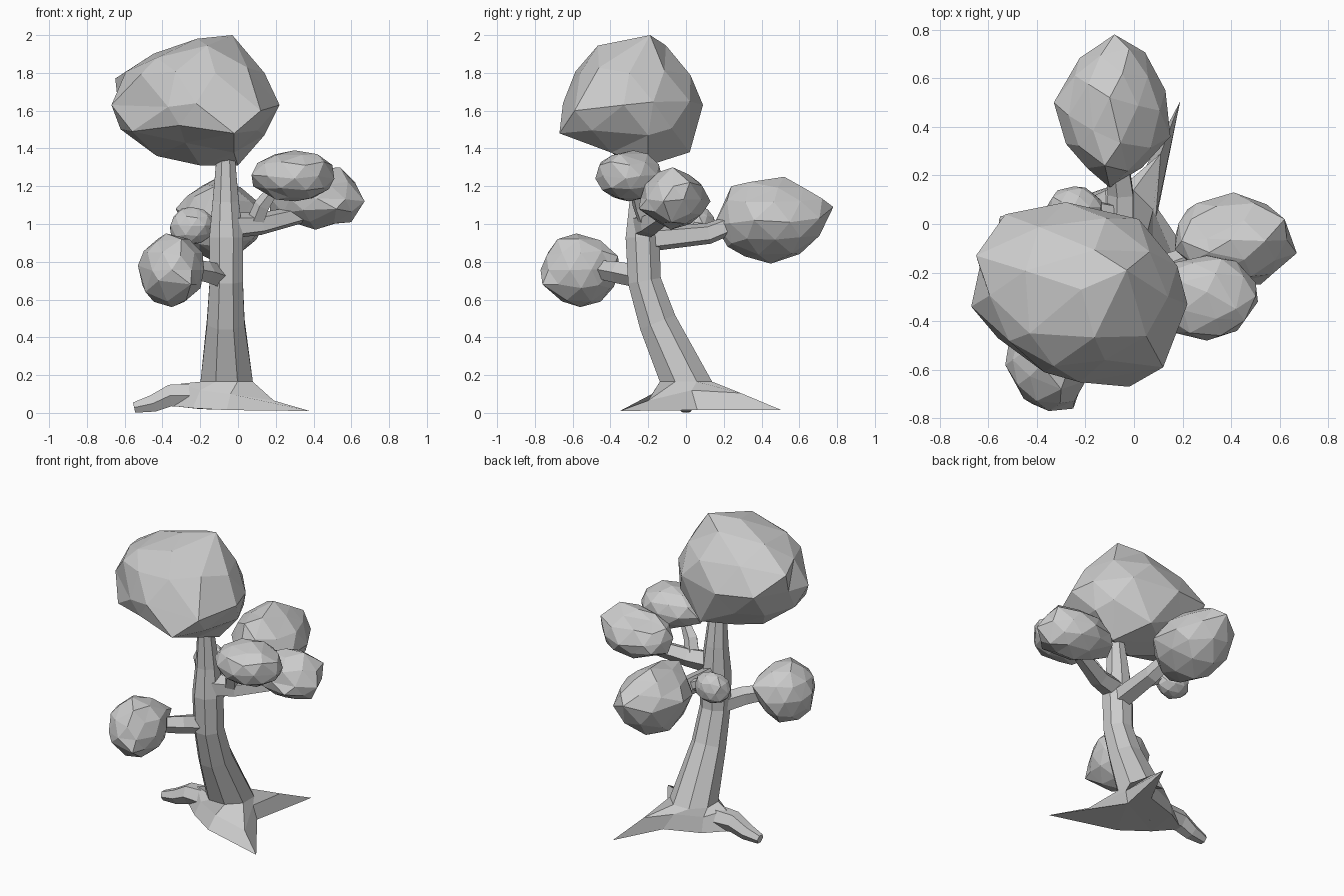
import bpy, bmesh, math, random
from mathutils import Vector as V

random.seed(4)


def finish(bm, name):
    bmesh.ops.recalc_face_normals(bm, faces=bm.faces)
    me = bpy.data.meshes.new(name)
    bm.to_mesh(me)
    bm.free()
    ob = bpy.data.objects.new(name, me)
    bpy.context.collection.objects.link(ob)
    return ob


def loft(name, rings):
    """Join equal-sized rings of points and cap both ends."""
    bm = bmesh.new()
    loops = [[bm.verts.new(p) for p in r] for r in rings]
    n = len(loops[0])
    for a, b in zip(loops, loops[1:]):
        for i in range(n):
            j = (i + 1) % n
            bm.faces.new((a[i], a[j], b[j], b[i]))
    bm.faces.new(loops[0])
    bmesh.ops.triangulate(bm, faces=[bm.faces.new(loops[-1])])
    return finish(bm, name)


def tube(name, path, sides, flat_start=False):
    """Tapered tube along (x, y, z, radius) points."""
    pts = [V(p[:3]) for p in path]
    rings = []
    for i, p in enumerate(pts):
        t = pts[min(i + 1, len(pts) - 1)] - pts[max(i - 1, 0)]
        if flat_start and i == 0:
            t = V((0, 0, 1))
        q = V((0, 0, 1)).rotation_difference(t.normalized())
        rings.append([p + q @ V((math.cos(a), math.sin(a), 0)) * path[i][3]
                      for a in (math.tau * (k + .5) / sides for k in range(sides))])
    return loft(name, rings)


def blob(name, lo, hi, pulls, size=.9, jitter=.02, reach=.26):
    """Faceted leaf mass: icosphere a little under its box, tugged out to key points."""
    lo, hi = V(lo), V(hi)
    c, h = (lo + hi) / 2, (hi - lo) / 2
    bm = bmesh.new()
    bmesh.ops.create_icosphere(bm, subdivisions=2, radius=size)
    for v in bm.verts:
        v.co += V([random.uniform(-1, 1) for _ in range(3)]) * jitter * 2
    free = list(bm.verts)
    for t in pulls:
        t = V([(t[i] - c[i]) / h[i] for i in range(3)])
        near = min(free, key=lambda v: (v.co.normalized() - t.normalized()).length)
        origin, d = near.co.copy(), t - near.co
        for v in free:
            v.co += d * math.exp(-((v.co - origin).length / reach) ** 2 / 2)
        free.remove(near)
    for v in bm.verts:
        v.co = V([c[i] + h[i] * max(-1, min(1, v.co[i])) for i in range(3)])
    return finish(bm, name)


# Leaning trunk
tube("trunk", [(-.06, 0, .165, .15), (-.065, -.15, .48, .108),
               (-.062, -.22, .70, .095), (-.062, -.23, .93, .097),
               (-.065, -.23, 1.12, .075), (-.065, -.25, 1.38, .05)], 8, True)

# Root flare: trunk ring, shoulder ring, star-shaped ground outline
top = [(-.06 + .15 * math.cos((k + .5) * math.pi / 4), .15 * math.sin((k + .5) * math.pi / 4), .165)
       for k in range(8)]
shoulder = [(.09, .03, .12), (.11, .29, .105), (-.03, .17, .12), (-.2, .1, .12),
            (-.3, 0, .155), (-.2, -.11, .12), (-.04, -.18, .1), (.19, -.2, .065)]
ground = [(.1, .06, .015), (.19, .505, .015), (.03, .2, .015), (-.2, .12, .02),
          (-.38, 0, .04), (-.24, -.12, .025), (-.06, -.23, .015), (.38, -.35, .01)]
loft("root_flare", [top, shoulder, ground])
tube("left_root", [(-.14, 0, .09, .08), (-.36, 0, .092, .066),
                   (-.45, 0, .05, .052), (-.55, 0, .028, .032)], 6)

# Branches
tube("right_branch", [(-.06, -.23, .99, .075), (.12, -.19, 1.0, .062), (.33, -.11, 1.05, .05)], 5)
tube("right_twig", [(.09, -.2, 1.0, .05), (.13, -.24, 1.1, .045), (.22, -.28, 1.22, .025)], 5)
tube("back_branch", [(-.06, -.2, .92, .07), (-.05, .12, .95, .058), (-.07, .3, 1.02, .05)], 5)
tube("back_twig", [(-.06, .04, .94, .04), (-.14, .06, .98, .035), (-.24, .07, 1.0, .02)], 5)
tube("front_branch", [(-.085, -.22, .72, .065), (-.17, -.36, .745, .06),
                      (-.27, -.47, .76, .05)], 5)

# Leaf masses; the crown has a hollow low on its front
blob("crown", (-.67, -.67, 1.31), (.22, .095, 2.0),
     [(-.03, -.19, 2.0), (-.02, -.67, 1.48), (-.37, -.61, 1.62), (-.67, -.34, 1.63),
      (-.65, -.13, 1.77), (.22, -.33, 1.63), (-.53, .04, 1.65), (-.28, -.46, 1.43),
      (-.43, -.45, 1.88), (0, -.2, 1.31), (.12, -.59, 1.6), (.02, .02, 1.65),
      (-.56, -.47, 1.49), (-.28, .09, 1.63), (-.12, .02, 1.38), (.14, -.3, 1.8),
      (-.43, -.2, 1.36), (-.2, -.28, 1.31), (-.12, -.56, 1.8), (.14, -.2, 1.47)], .93)
blob("upper_right_leaves", (.07, -.48, 1.12), (.52, -.12, 1.39),
     [(.3, -.28, 1.39), (.51, -.32, 1.24), (.3, -.48, 1.24), (.08, -.27, 1.2),
      (.3, -.13, 1.26), (.2, -.35, 1.13), (.42, -.35, 1.37)], 1.0)
blob("right_leaves", (.15, -.25, .97), (.67, .13, 1.3),
     [(.54, -.07, 1.3), (.67, -.12, 1.12), (.41, .13, 1.12), (.41, -.08, .97),
      (.17, -.05, 1.06), (.6, -.08, 1.01), (.52, -.25, 1.08), (.62, .02, 1.22),
      (.22, .06, 1.08), (.3, -.06, 1.24)], .93)
blob("back_leaves", (-.33, .15, .79), (.155, .78, 1.25),
     [(-.08, .78, 1.09), (-.1, .52, 1.25), (-.1, .45, .79), (-.33, .5, 1.08),
      (.15, .36, 1.02), (-.1, .15, 1.0), (-.12, .24, 1.2),
      (-.28, .33, 1.05), (-.1, .22, .88)], .89, .02, .32)
blob("front_left_leaves", (-.53, -.77, .56), (-.17, -.35, .95),
     [(-.38, -.58, .95), (-.35, -.56, .56), (-.53, -.58, .78), (-.25, -.76, .68),
      (-.18, -.5, .76), (-.42, -.74, .7), (-.24, -.36, .83), (-.49, -.62, .64),
      (-.3, -.68, .92)], .96)
blob("small_left_leaves", (-.36, -.02, .89), (-.13, .155, 1.09),
     [(-.2, .15, 1.0), (-.36, .07, .98), (-.22, .05, 1.08)], 1.03)
